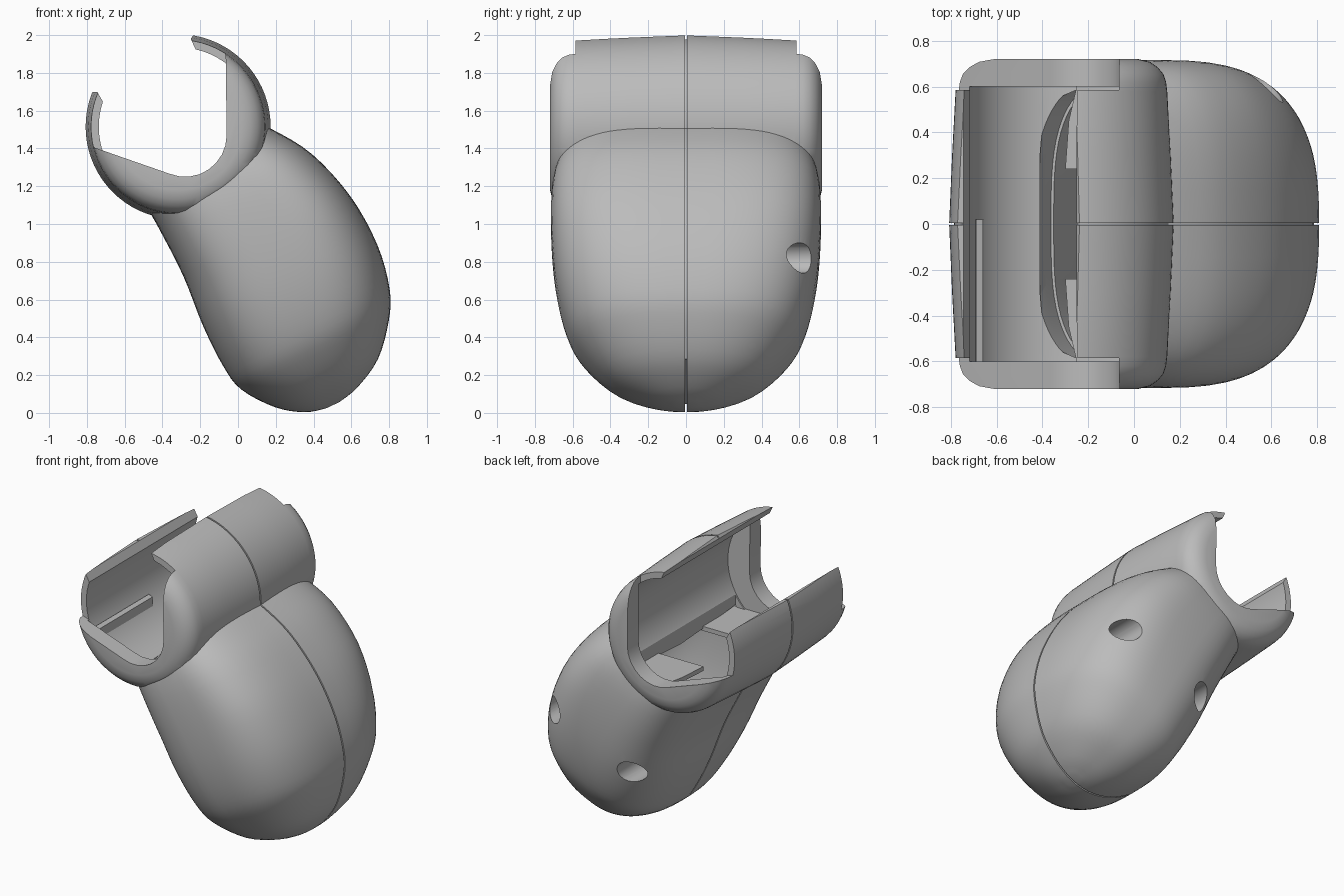
import bpy, bmesh, math
from mathutils import Vector

if "Cube" in bpy.data.objects:
    bpy.data.objects.remove(bpy.data.objects["Cube"], do_unlink=True)

grey = bpy.data.materials.new("plain_grey")
grey.use_nodes = True
COLOUR = (0.5, 0.5, 0.5, 1)
grey.diffuse_color = COLOUR
grey.node_tree.nodes["Principled BSDF"].inputs["Base Color"].default_value = COLOUR

CENTRE = Vector((-0.317, 0, 1.515))    # axis of the clip, along y
TIP = Vector((0.5, 0, 0.04))           # rounded end of the body
ALONG = Vector((-0.423, 0, 0.906))     # body axis
ACROSS = Vector((0.906, 0, 0.423))


def loft(name, rings):
    """Closed solid skinned over rings with equal point counts."""
    bm = bmesh.new()
    loops = [[bm.verts.new(p) for p in ring] for ring in rings]
    for a, b in zip(loops, loops[1:]):
        for i in range(len(a)):
            j = (i + 1) % len(a)
            bm.faces.new((a[i], a[j], b[j], b[i]))
    bm.faces.new(loops[0])
    bm.faces.new(loops[-1])
    bmesh.ops.recalc_face_normals(bm, faces=bm.faces)
    mesh = bpy.data.meshes.new(name)
    bm.to_mesh(mesh)
    bm.free()
    mesh.materials.append(grey)
    ob = bpy.data.objects.new(name, mesh)
    bpy.context.collection.objects.link(ob)
    return ob


def turned(name, centre, profile, n=72):
    """Solid of revolution about y from (y, radius) pairs."""
    rings = []
    for y, r in profile:
        angles = [2 * math.pi * i / n for i in range(n)]
        rings.append([(centre[0] + r * math.cos(a), y, centre[2] + r * math.sin(a)) for a in angles])
    return loft(name, rings)


def prism(name, outline, y0, y1):
    """Outline in x, z pushed along y."""
    return loft(name, [[(x, y, z) for x, z in outline] for y in (y0, y1)])


def slab(name, y0, y1):
    """Large block between two y planes."""
    return prism(name, [(-2, -1), (2, -1), (2, 3), (-2, 3)], y0, y1)


def combine(ob, tool, operation="DIFFERENCE", keep=False):
    """Boolean the tool into the object, then drop the tool unless kept."""
    mod = ob.modifiers.new("combine", "BOOLEAN")
    mod.operation, mod.object, mod.solver = operation, tool, "EXACT"
    bpy.context.view_layer.update()
    result = bpy.data.meshes.new_from_object(ob.evaluated_get(bpy.context.evaluated_depsgraph_get()))
    ob.modifiers.clear()
    ob.data = result
    if not keep:
        bpy.data.objects.remove(tool, do_unlink=True)


def blend(a, b, c, d, t):
    return 0.5 * (2 * b + (c - a) * t + (2 * a - 5 * b + 4 * c - d) * t * t + (3 * b - a - 3 * c + d) * t ** 3)


# Body stations: distance from tip, lower edge, upper edge, half width
STATIONS = [Vector(s) for s in (
    (0.0, -0.04, 0.04, 0.05), (0.03, -0.15, 0.16, 0.2), (0.12, -0.28, 0.322, 0.4),
    (0.28, -0.402, 0.46, 0.555), (0.43, -0.436, 0.535, 0.635), (0.67, -0.443, 0.575, 0.69),
    (0.96, -0.426, 0.555, 0.714), (1.25, -0.437, 0.465, 0.708), (1.46, -0.45, 0.328, 0.66),
    (1.6, -0.4, 0.2, 0.6))]


def body(name, inset, n=80):
    """Pod that turns from oval at the tip to a rounded box at the clip."""
    st = STATIONS[2:] if inset else STATIONS
    rings = []
    for k in range(len(st) - 1):
        four = [st[max(k - 1, 0)], st[k], st[k + 1], st[min(k + 2, len(st) - 1)]]
        for step in range(5 if k == len(st) - 2 else 4):
            u, low, high, wide = blend(*four, step / 4)
            mid, half, wide = (low + high) / 2, (high - low) / 2 - inset, wide - inset
            power = 0.84 - 0.22 * min(max(u, 0), 1)
            ring = []
            for i in range(n):
                c, s = math.cos(2 * math.pi * i / n), math.sin(2 * math.pi * i / n)
                p = TIP + ALONG * (u + inset / 2)
                p += ACROSS * (mid + half * math.copysign(abs(c) ** power, c))
                p.y = wide * math.copysign(abs(s) ** power, s)
                ring.append(p)
            rings.append(ring)
    return loft(name, rings)


# Outer form: rounded pod joined to a barrel-shaped clip
half = [(0, 0.49), (0.3, 0.477), (0.58, 0.462), (0.62, 0.457), (0.655, 0.445),
        (0.685, 0.42), (0.708, 0.385), (0.72, 0.335)]
barrel = [(-y, r) for y, r in half[:0:-1]] + half
clip = turned("clip", CENTRE, barrel)
shell = body("shell", 0)
combine(shell, clip, "UNION", keep=True)

# Hollow of the pod, leaving the clip wall and two screw bosses
HOLES = [(0.57, 0, 0.82), (-0.02, 0, 0.56)]
hollow = body("hollow", 0.06)
combine(hollow, clip)
for h in HOLES:
    combine(hollow, turned("boss", h, [(0.02, 0.12), (0.9, 0.12)], 32))
combine(shell, hollow)

# Round bore between the end flanges
combine(shell, turned("bore", CENTRE, [(-0.6, 0.42), (0.6, 0.42)]))

# Flange mouths: upright side, round corner and sloping side
corner = [(-0.28 + 0.22 * math.cos(a), 1.47 + 0.22 * math.sin(a))
          for a in [math.radians(-14 * i) for i in range(9)]]
mouth = [(-0.07, 2.3)] + corner + [(-0.79, 1.415), (-1.2, 1.57), (-1.2, 2.3)]
for y0, y1 in ((-0.9, -0.586), (0.586, 0.9)):
    combine(shell, prism("mouth", mouth, y0, y1))

# Gap between the two clip arms, with slanted tips
gap = [(-0.2, 1.87), (-0.25, 1.98), (-0.23, 2.01), (-0.23, 2.3), (-1.1, 2.3),
       (-1.1, 1.7), (-0.745, 1.7), (-0.7, 1.62)]
combine(shell, prism("gap", gap, -0.9, 0.9))

# Slot in the clip floor with rounded corners, kept inside the pod wall
slot = [(0.04, 0.59), (-0.24, 0.59), (-0.31, 0.56), (-0.37, 0.5), (-0.4, 0.42), (-0.41, 0.3)]
slot += [(x, -y) for x, y in reversed(slot)]
opening = loft("slot", [[(x, y, z) for x, y in slot] for z in (0.98, 1.36)])
combine(opening, body("slot_limit", 0.05), "INTERSECT")
combine(shell, opening)

# Shallow seam groove around the middle
groove = slab("groove", -0.005, 0.005)
combine(groove, body("pod_core", 0.02))
combine(groove, turned("clip_core", CENTRE, [(-0.1, 0.468), (0.1, 0.468)]))
combine(shell, groove)

# Two halves meeting at the seam; only the back one has screw holes
back = shell.copy()
back.data = shell.data.copy()
bpy.context.collection.objects.link(back)
shell.name, back.name = "front_half", "back_half"
combine(shell, slab("cut", 0, 2))
combine(back, slab("cut", -2, 0))
for h in HOLES:
    combine(back, turned("hole", h, [(0.25, 0.08), (0.95, 0.08)], 32))

# Inner tabs and floor rib
parts = [shell, back]
for side, name in ((-1, "front_tab"), (1, "back_tab")):
    outline = [(0.08, 0.24), (-0.3, 0.24), (-0.285, 0.45), (-0.25, 0.6), (0.08, 0.6)]
    parts.append(loft(name, [[(x, side * y, z) for x, y in outline] for z in (1.18, 1.21)]))
parts.append(prism("floor_rib", [(-0.695, 1.26), (-0.655, 1.22), (-0.66, 1.33), (-0.69, 1.34)], -0.6, 0.02))

# Smooth curved faces, keep cut edges crisp
bpy.ops.object.select_all(action="DESELECT")
for ob in parts:
    ob.select_set(True)
bpy.context.view_layer.objects.active = shell
bpy.ops.object.shade_smooth_by_angle(angle=math.radians(30))
